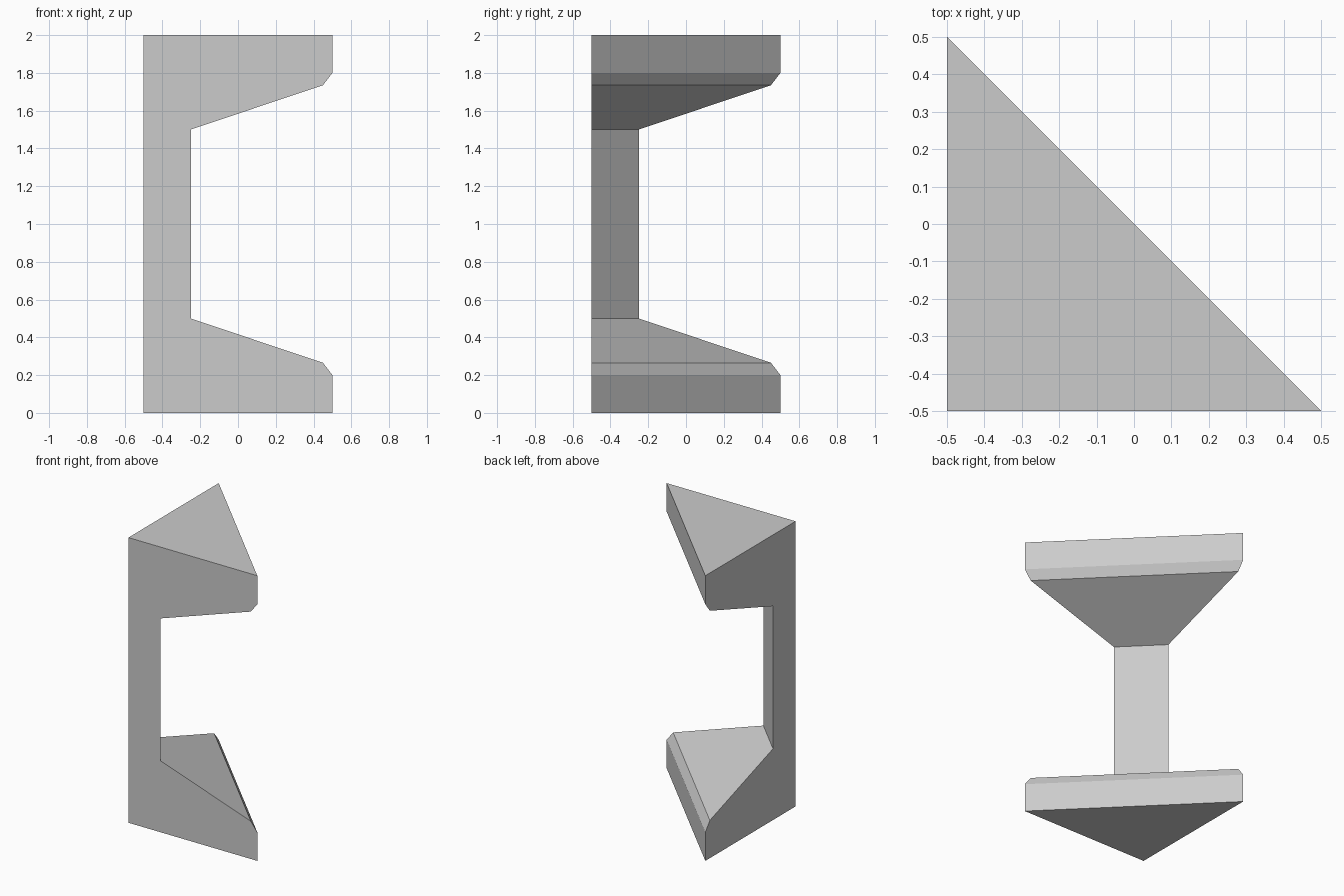
import bpy
import bmesh

cube = bpy.data.objects.get("Cube")
if cube:
    bpy.data.objects.remove(cube, do_unlink=True)

# Single stone grey
grey = bpy.data.materials.new("stone_grey")
grey.use_nodes = True
colour = (0.6, 0.6, 0.6, 1)
grey.diffuse_color = colour
grey.node_tree.nodes["Principled BSDF"].inputs["Base Color"].default_value = colour

# Lower half profile (height, leg length of the triangle), mirrored to the top
CORNER = -0.5
HEIGHT = 2.0
lower = [(0, 1), (0.2, 1), (0.265, 0.95), (0.5, 0.25)]
profile = lower + [(HEIGHT - z, leg) for z, leg in reversed(lower)]

bm = bmesh.new()
foot = bm.verts.new((CORNER, CORNER, 0))
head = bm.verts.new((CORNER, CORNER, HEIGHT))
along_x = [bm.verts.new((CORNER + leg, CORNER, z)) for z, leg in profile]
along_y = [bm.verts.new((CORNER, CORNER + leg, z)) for z, leg in profile]

# Two flat walls, each one C-shaped face
bm.faces.new([foot] + along_x + [head])
bm.faces.new([head] + along_y[::-1] + [foot])

# Triangular ends
bm.faces.new((foot, along_y[0], along_x[0]))
bm.faces.new((head, along_x[-1], along_y[-1]))

# Diagonal face: caps, chamfers, slopes and narrow post
for i in range(len(profile) - 1):
    bm.faces.new((along_x[i], along_y[i], along_y[i + 1], along_x[i + 1]))
bmesh.ops.recalc_face_normals(bm, faces=bm.faces)

mesh = bpy.data.meshes.new("corner_pillar")
bm.to_mesh(mesh)
bm.free()
mesh.materials.append(grey)
pillar = bpy.data.objects.new("corner_pillar", mesh)
bpy.context.collection.objects.link(pillar)
